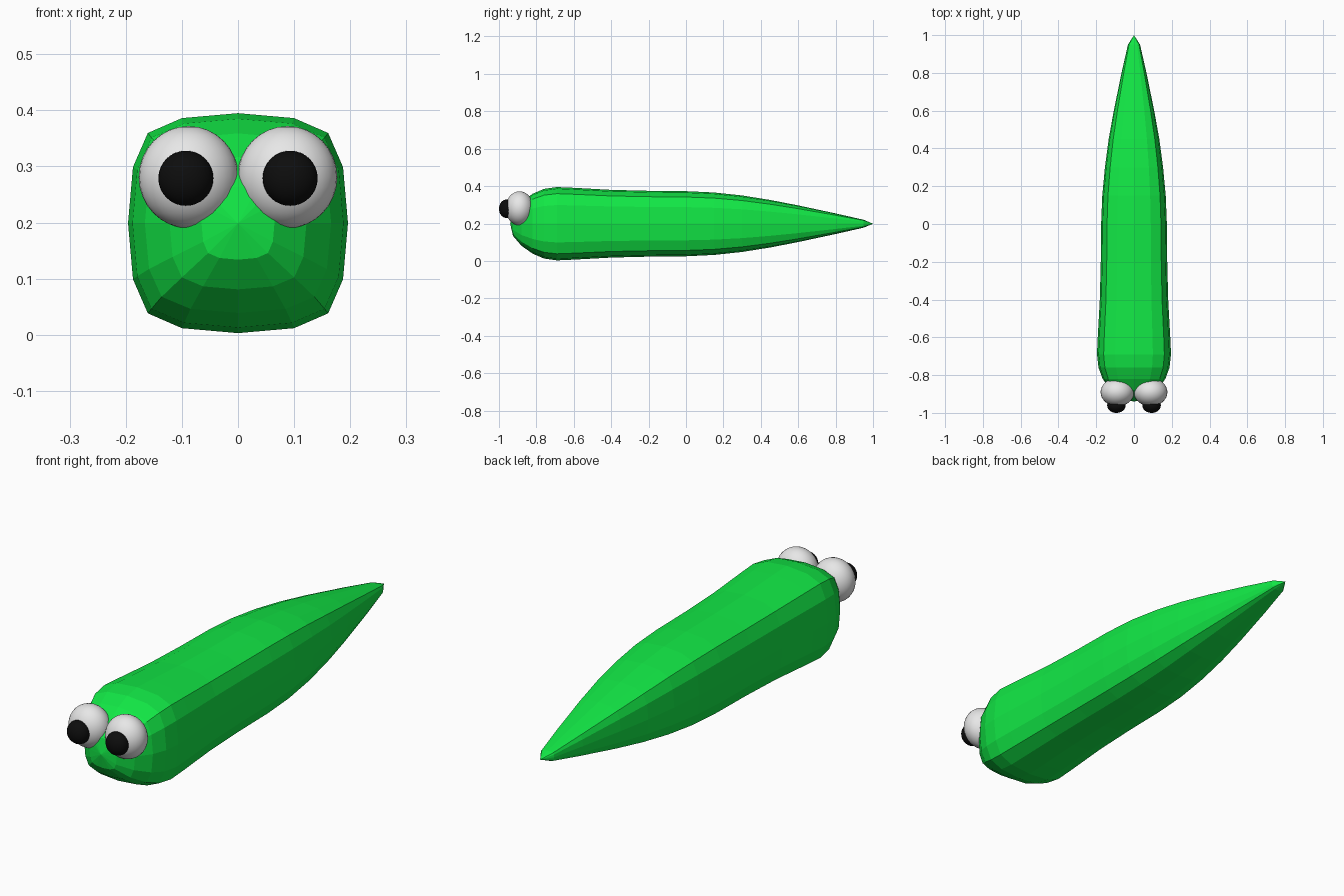
import bpy, bmesh, math

if "Cube" in bpy.data.objects:
    bpy.data.objects.remove(bpy.data.objects["Cube"])


def material(name, rgb):
    m = bpy.data.materials.new(name)
    m.diffuse_color = (*rgb, 1)
    m.use_nodes = True
    m.node_tree.nodes["Principled BSDF"].inputs["Base Color"].default_value = m.diffuse_color
    return m


green = material("leaf green", (0.006, 0.8, 0.06))
white = material("eye white", (0.8, 0.8, 0.8))
black = material("pupil black", (0.004, 0.004, 0.004))

# Rounded-square cross-section: one quarter turned four times
QUARTER = [(1, 0), (0.955, 0.51), (0.82, 0.82), (0.51, 0.955)]
section = []
for k in range(4):
    c, s = round(math.cos(k * math.pi / 2)), round(math.sin(k * math.pi / 2))
    section += [(x * c - z * s, x * s + z * c) for x, z in QUARTER]

# Body stations: y, half width, half height
STATIONS = [(-0.925, 0.065, 0.065), (-0.88, 0.122, 0.118), (-0.82, 0.166, 0.16),
            (-0.76, 0.188, 0.186), (-0.69, 0.196, 0.196), (-0.6, 0.192, 0.192),
            (-0.4, 0.181, 0.181), (-0.2, 0.176, 0.176), (0.0, 0.174, 0.174),
            (0.15, 0.168, 0.167), (0.3, 0.154, 0.151), (0.45, 0.134, 0.127),
            (0.6, 0.107, 0.098), (0.8, 0.066, 0.055), (0.95, 0.032, 0.021)]

bm = bmesh.new()
rings = [[bm.verts.new((x * w, y, 0.199 + z * h)) for x, z in section]
         for y, w, h in STATIONS]
n = len(section)
for a, b in zip(rings, rings[1:]):
    for i in range(n):
        j = (i + 1) % n
        bm.faces.new((a[i], a[j], b[j], b[i]))
# Nose and tail points
for ring, y in ((rings[0], -0.94), (rings[-1], 1.0)):
    tip = bm.verts.new((0, y, 0.199))
    for i in range(n):
        bm.faces.new((ring[i], ring[(i + 1) % n], tip))
bmesh.ops.recalc_face_normals(bm, faces=bm.faces)
mesh = bpy.data.meshes.new("body")
bm.to_mesh(mesh)
bm.free()
mesh.materials.append(green)
bpy.context.collection.objects.link(bpy.data.objects.new("body", mesh))


def ball(name, loc, scale, mat):
    bpy.ops.mesh.primitive_uv_sphere_add(segments=32, ring_count=16, radius=1, location=loc)
    o = bpy.context.object
    o.name = name
    o.scale = scale
    bpy.ops.object.transform_apply(location=False, rotation=False, scale=True)
    bpy.ops.object.shade_smooth()
    o.data.materials.append(mat)


# Eyes and pupils on both sides
for side, s in (("left", 1), ("right", -1)):
    ball(side + "_eye", (s * 0.088, -0.89, 0.281), (0.089, 0.075, 0.091), white)
    ball(side + "_pupil", (s * 0.093, -0.96, 0.279), (0.049, 0.04, 0.049), black)
